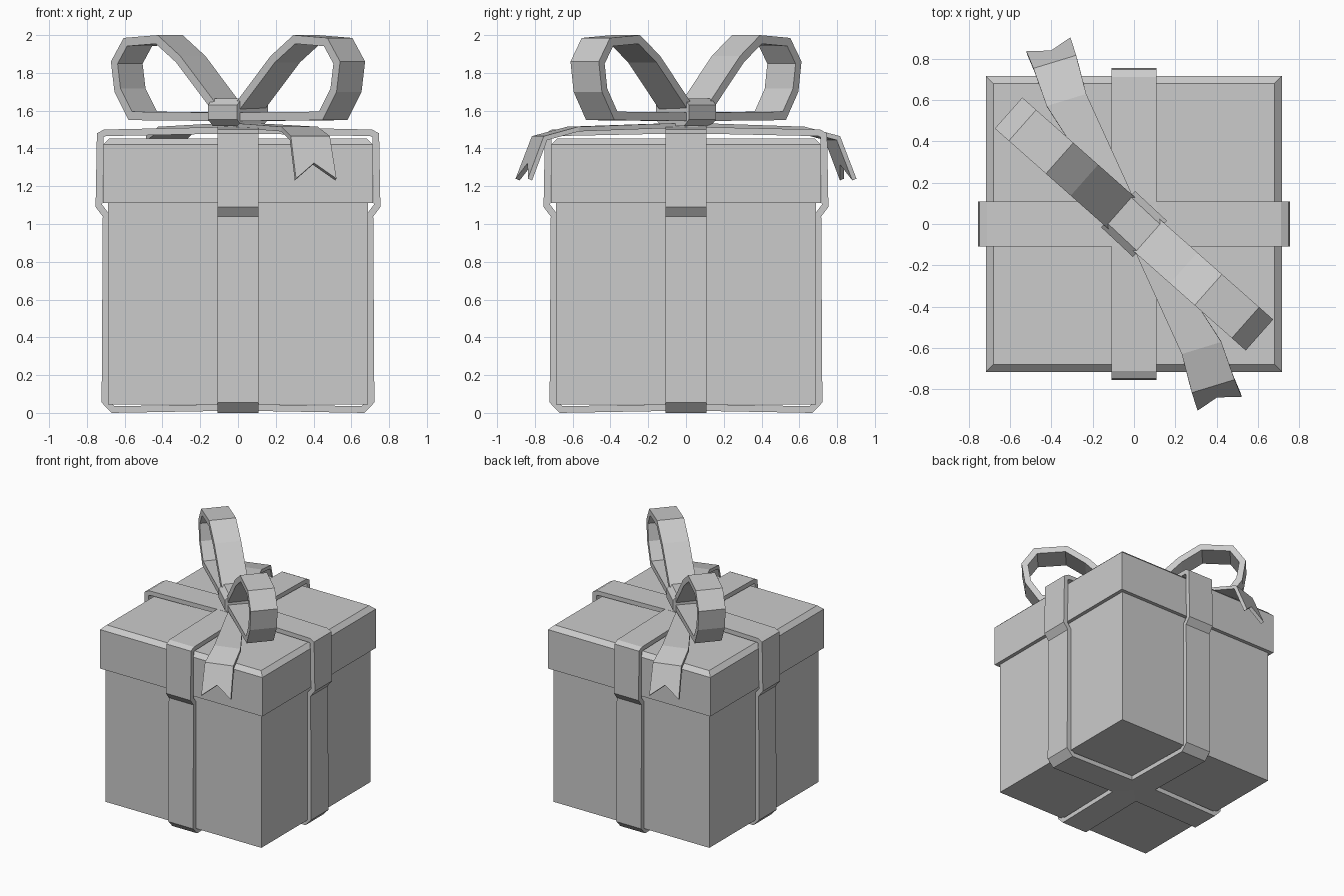
import bpy, bmesh, math
from mathutils import Matrix, Vector

cube = bpy.data.objects.get("Cube")
if cube:
    bpy.data.objects.remove(cube, do_unlink=True)

grey = bpy.data.materials.new("plain_grey")
grey.use_nodes = True
grey.diffuse_color = (0.6, 0.6, 0.6, 1)
grey.node_tree.nodes["Principled BSDF"].inputs["Base Color"].default_value = (0.6, 0.6, 0.6, 1)


def finish(name, bm):
    mesh = bpy.data.meshes.new(name)
    bm.to_mesh(mesh)
    bm.free()
    mesh.materials.append(grey)
    obj = bpy.data.objects.new(name, mesh)
    bpy.context.collection.objects.link(obj)
    return obj


def square_stack(name, levels):
    """Closed solid through square sections given as (half side, height)."""
    bm = bmesh.new()
    rings = [[bm.verts.new((sx * h, sy * h, z)) for sx, sy in ((-1, -1), (1, -1), (1, 1), (-1, 1))]
             for h, z in levels]
    bm.faces.new(rings[0][::-1])
    bm.faces.new(rings[-1])
    for low, high in zip(rings, rings[1:]):
        for i in range(4):
            j = (i + 1) % 4
            bm.faces.new((low[i], low[j], high[j], high[i]))
    return finish(name, bm)


def strip(name, path, angle, thickness, cyclic=False, offset=-1, notch=0):
    """Thick ribbon along points (along, sideways, height, half width), turned about z."""
    bm = bmesh.new()
    rows = [[bm.verts.new((u, v + k * half, z)) for k in (-1, 0, 1)] for u, v, z, half in path]
    if notch:
        mid, before = rows[-1][1], rows[-2][1]
        mid.co = mid.co.lerp(before.co, notch)
    pairs = list(zip(rows, rows[1:]))
    if cyclic:
        pairs.append((rows[-1], rows[0]))
    for a, b in pairs:
        for k in (0, 1):
            bm.faces.new((a[k], a[k + 1], b[k + 1], b[k]))
    bmesh.ops.transform(bm, matrix=Matrix.Rotation(math.radians(angle), 4, 'Z'), verts=bm.verts)
    obj = finish(name, bm)
    solid = obj.modifiers.new("thickness", 'SOLIDIFY')
    solid.thickness = thickness
    solid.offset = offset
    solid.use_even_offset = True
    return obj


# Box and overhanging lid with a chamfered top rim
square_stack("box_body", [(0.687, 0.045), (0.687, 1.2)])
square_stack("box_lid", [(0.715, 1.11), (0.715, 1.42), (0.68, 1.453)])

# Two crossing ribbons that follow the box and step out around the lid
half_wrap = [(0.67, 0.0), (0.722, 0.055), (0.716, 1.04), (0.754, 1.09), (0.747, 1.48), (0.71, 1.5)]
loop = ([(0, 0.012)] + half_wrap + [(0, 1.515)] + [(-x, z) for x, z in reversed(half_wrap)])
for name, angle in (("ribbon_side_to_side", 0), ("ribbon_front_to_back", 90)):
    strip(name, [(x, 0, z, 0.109) for x, z in loop], angle, 0.035, cyclic=True)

# Bow loops and notched tails, each repeated half a turn around
bow = [(0.04, 1.545), (0.685, 1.55), (0.785, 1.7), (0.81, 1.86), (0.72, 1.985),
       (0.48, 2.0), (0.32, 1.89), (0.05, 1.62)]
tail = [(0, 0, 1.535, 0.05), (0.2, 0.04, 1.53, 0.065), (0.669, 0.137, 1.515, 0.1),
        (0.862, 0.137, 1.465, 0.108), (0.953, 0.142, 1.24, 0.112)]
for side, turn in (("left", 0), ("right", 180)):
    strip("bow_loop_" + side, [(u, 0, z, 0.1) for u, z in bow], turn - 41.5, 0.045)
    strip("bow_tail_" + side, tail, turn - 73, 0.025, offset=1, notch=0.37)

# Knot: block with its long edges chamfered
bm = bmesh.new()
bmesh.ops.create_cube(bm, size=1)
bmesh.ops.scale(bm, vec=(0.21, 0.24, 0.145), verts=bm.verts)
long_edges = [e for e in bm.edges if abs((e.verts[0].co - e.verts[1].co).x) > 0.1]
bmesh.ops.bevel(bm, geom=long_edges, offset=0.035, segments=1, affect='EDGES')
bmesh.ops.transform(bm, verts=bm.verts, matrix=Matrix.Translation(Vector((0, 0, 1.592)))
                    @ Matrix.Rotation(math.radians(-43), 4, 'Z'))
finish("bow_knot", bm)
